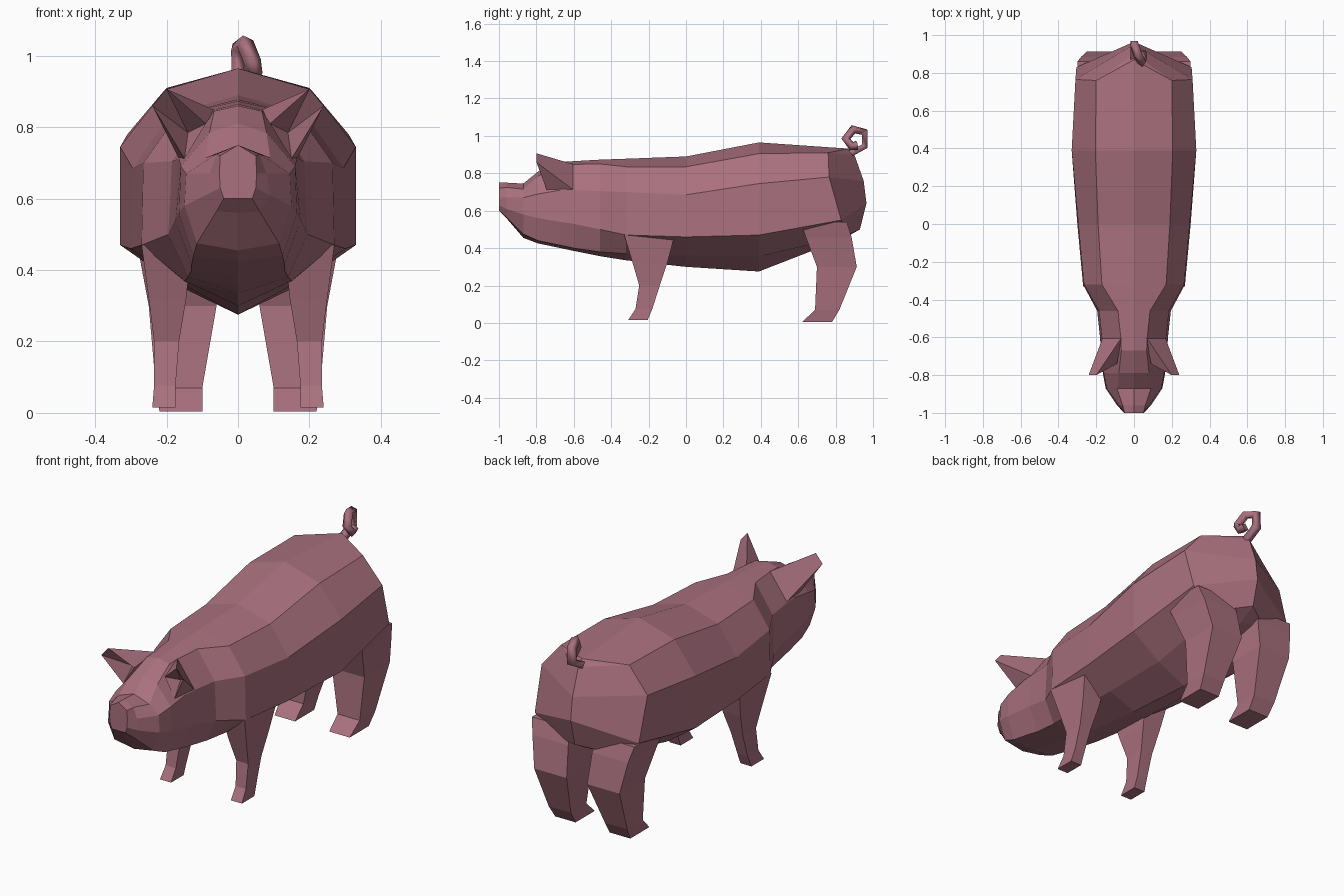
import bpy, bmesh, math

if "Cube" in bpy.data.objects:
    bpy.data.objects.remove(bpy.data.objects["Cube"])

pink = bpy.data.materials.new("dusty pink")
pink.diffuse_color = (0.40, 0.165, 0.21, 1)
pink.use_nodes = True
pink.node_tree.nodes["Principled BSDF"].inputs["Base Color"].default_value = pink.diffuse_color


def mirrored(name, bm):
    """Turn a half mesh into an object mirrored across x = 0."""
    bmesh.ops.remove_doubles(bm, verts=bm.verts, dist=0.0005)
    bmesh.ops.recalc_face_normals(bm, faces=bm.faces)
    me = bpy.data.meshes.new(name)
    bm.to_mesh(me)
    bm.free()
    me.materials.append(pink)
    ob = bpy.data.objects.new(name, me)
    bpy.context.collection.objects.link(ob)
    mod = ob.modifiers.new("Mirror", 'MIRROR')
    mod.use_clip = True
    return ob


def loft(rings, closed):
    """Skin a list of point rings with quads."""
    bm = bmesh.new()
    rows = [[bm.verts.new(p) for p in r] for r in rings]
    n = len(rows[0])
    for a, b in zip(rows, rows[1:]):
        for i in range(n if closed else n - 1):
            j = (i + 1) % n
            bm.faces.new((a[i], a[j], b[j], b[i]))
    return bm, rows


# Body and head: y, top z, then x/z of shoulder, flank, lower side, underside, then bottom z
sections = [
    (-1.00, .75, .05, .72, .052, .67, .05, .63, .04, .60, .60),
    (-.96, .75, .06, .725, .08, .67, .09, .61, .06, .565, .56),
    (-.87, .745, .09, .715, .145, .67, .15, .58, .115, .475, .455),
    (-.79, .81, .08, .785, .16, .69, .165, .56, .125, .44, .425),
    (-.67, .86, .067, .845, .165, .71, .175, .54, .13, .415, .40),
    (-.60, .865, .07, .848, .17, .71, .18, .53, .13, .40, .385),
    (-.46, .873, .085, .85, .185, .705, .195, .50, .14, .38, .357),
    (-.32, .878, .17, .835, .265, .70, .27, .47, .15, .37, .335),
    (.00, .89, .19, .835, .295, .685, .30, .46, .155, .36, .30),
    (.39, .965, .205, .905, .33, .745, .33, .47, .165, .355, .275),
]
rings = [[(0, y, t), (sx, y, sz), (ux, y, uz), (lx, y, lz), (bx, y, bz), (0, y, b)]
         for y, t, sx, sz, ux, uz, lx, lz, bx, bz, b in sections]
# Rump corner ring, then the centre line of the rear
rings.append([(0, .87, .932), (.20, .76, .91), (.31, .765, .78),
              (.305, .83, .55), (.15, .84, .46), (0, .84, .45)])
rings.append([(0, .87, .932), (0, .90, .90), (0, .95, .76),
              (0, .965, .64), (0, .93, .50), (0, .84, .45)])
bm, rows = loft(rings, False)
bm.faces.new(rows[0])          # snout disc
mirrored("body", bm)


# Legs: inner x, outer x, front y, back y, z from hip to hoof
def legs(name, levels):
    rings = [[(a, f, z), (b, f, z), (b, k, z), (a, k, z)] for a, b, f, k, z in levels]
    bm, rows = loft(rings, True)
    bm.faces.new(rows[0])
    bm.faces.new(rows[-1])
    mirrored(name, bm)


legs("front_legs", [(.13, .27, -.33, -.06, .47), (.145, .25, -.285, -.10, .32),
                    (.165, .235, -.25, -.14, .20), (.175, .235, -.27, -.18, .075),
                    (.175, .24, -.31, -.205, .015)])
legs("hind_legs", [(.08, .30, .61, .86, .54), (.07, .28, .64, .885, .46),
                   (.06, .25, .70, .913, .30), (.10, .23, .69, .82, .07),
                   (.10, .22, .62, .78, .004)])

# Ears: wedges reaching forward and out, with a hollow front
bm = bmesh.new()
top, low, fore, brow, tip, side, hollow = [bm.verts.new(p) for p in (
    (.065, -.60, .848), (.165, -.60, .71), (.15, -.745, .712), (.09, -.74, .81),
    (.20, -.80, .907), (.24, -.80, .86), (.14, -.68, .785))]
for f in ((top, low, side, tip), (top, tip, brow), (low, fore, side),
          (brow, tip, hollow), (tip, side, hollow), (side, fore, hollow),
          (fore, brow, hollow), (top, brow, fore, low)):
    bm.faces.new(f)
mirrored("ears", bm)

# Tail: square-section curl
cu = bpy.data.curves.new("tail", 'CURVE')
cu.dimensions = '3D'
cu.bevel_depth = 0.031
cu.bevel_resolution = 0
cu.use_fill_caps = True
path = [(0, .87, .90), (0, .955, .945), (.0, .955, 1.02), (.02, .895, 1.035),
        (.04, .855, .985), (.045, .885, .945), (.04, .915, .95)]
sp = cu.splines.new('POLY')
sp.points.add(len(path) - 1)
for p, co in zip(sp.points, path):
    p.co = (*co, 1)
    p.tilt = math.pi / 4
    p.radius = 0.8
cu.materials.append(pink)
bpy.context.collection.objects.link(bpy.data.objects.new("tail", cu))
